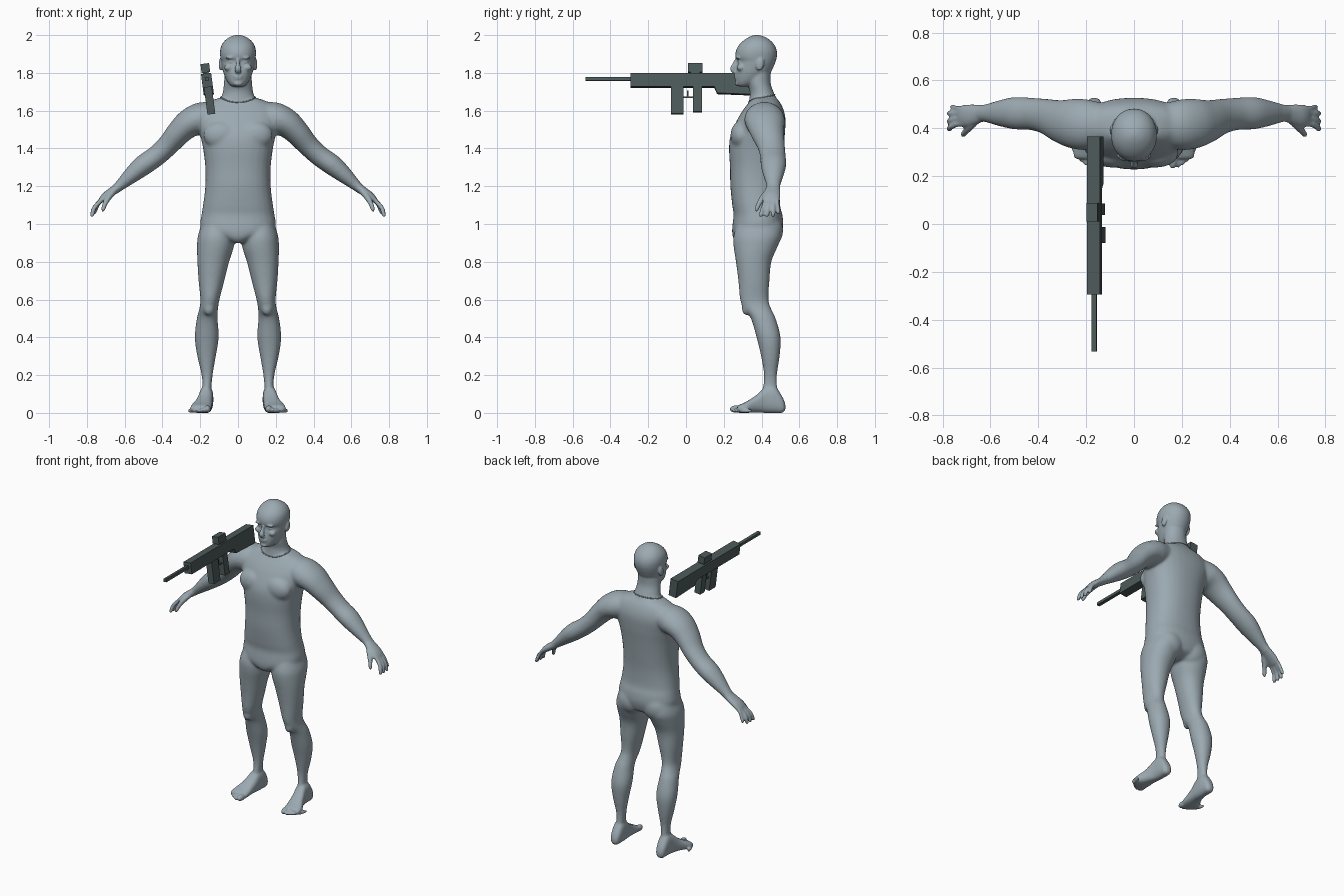
import bpy, bmesh, math
from mathutils import Vector, Matrix


def material(name, rgb):
    m = bpy.data.materials.new(name)
    m.diffuse_color = (*rgb, 1)
    return m


SKIN = material("blue grey", (0.33, 0.40, 0.44))
METAL = material("dark gunmetal", (0.075, 0.102, 0.102))


def refine(rows, steps=5):
    """Catmull-Rom interpolation of section rows."""
    out = []
    for i in range(len(rows) - 1):
        p = [rows[max(i - 1, 0)], rows[i], rows[i + 1], rows[min(i + 2, len(rows) - 1)]]
        for s in range(steps):
            t = s / steps
            out.append([0.5 * (2 * b + (c - a) * t + (2 * a - 5 * b + 4 * c - d) * t * t
                               + (3 * b - a - 3 * c + d) * t ** 3) for a, b, c, d in zip(*p)])
    return out + [list(rows[-1])]


def loft(bm, sections, power=2.0, n=32):
    """Skin closed rings given as (centre, axis u, axis v)."""
    rings = []
    for c, u, v in sections:
        ring = []
        for k in range(n):
            a = 2 * math.pi * k / n
            ca, sa = math.cos(a), math.sin(a)
            f = (abs(ca) ** power + abs(sa) ** power) ** (-1 / power)
            ring.append(bm.verts.new(c + u * ca * f + v * sa * f))
        rings.append(ring)
    for r, q in zip(rings, rings[1:]):
        for k in range(n):
            bm.faces.new((r[k], r[(k + 1) % n], q[(k + 1) % n], q[k]))
    bm.faces.new(rings[0])
    bm.faces.new(rings[-1])


def upright(bm, rows, power=2.2, side=1):
    """Rows of z, x min, x max, y min, y max."""
    loft(bm, [(Vector((side * (x0 + x1) / 2, (y0 + y1) / 2, z)), Vector(((x1 - x0) / 2, 0, 0)),
               Vector((0, (y1 - y0) / 2, 0))) for z, x0, x1, y0, y1 in refine(rows)], power)


def limb(bm, rows, side=1, n=24):
    """Rows of x, y, z, thickness radius, y radius along a path."""
    rows = refine(rows)
    sections = []
    for i, (x, y, z, a, b) in enumerate(rows):
        t = Vector(rows[min(i + 1, len(rows) - 1)][:3]) - Vector(rows[max(i - 1, 0)][:3])
        t.normalize()
        v = (Vector((0, 1, 0)) - t * t.y).normalized()
        u = t.cross(v)
        m = Vector((side, 1, 1))
        sections.append((Vector((x, y, z)) * m, u * a * m, v * b * m))
    loft(bm, sections, n=n)


def blob(bm, pos, size, rot=0.0, axis='X'):
    bmesh.ops.create_uvsphere(bm, u_segments=20, v_segments=12, radius=1, matrix=Matrix.Translation(pos)
                              @ Matrix.Rotation(rot, 4, axis) @ Matrix.Diagonal((*size, 1)))


bm = bmesh.new()

# Torso and pelvis
upright(bm, [(z, -w, w, f, b) for z, w, f, b in [
    (0.90, 0.035, 0.27, 0.43), (0.925, 0.10, 0.25, 0.49), (0.96, 0.185, 0.244, 0.508),
    (1.00, 0.20, 0.247, 0.515), (1.05, 0.193, 0.252, 0.51), (1.10, 0.185, 0.245, 0.498),
    (1.20, 0.173, 0.235, 0.497), (1.30, 0.173, 0.233, 0.505), (1.40, 0.185, 0.228, 0.515),
    (1.47, 0.20, 0.236, 0.523), (1.55, 0.22, 0.27, 0.527), (1.60, 0.21, 0.30, 0.518),
    (1.64, 0.17, 0.33, 0.50), (1.665, 0.11, 0.345, 0.48)]], 2.35)

# Neck
upright(bm, [(1.60, -.12, .12, .33, .50), (1.66, -.094, .094, .335, .482), (1.70, -.08, .08, .338, .463),
             (1.75, -.074, .074, .325, .448), (1.82, -.07, .07, .32, .45)], 2)

# Head, with face features
upright(bm, [(z, -w, w, f, b) for z, w, f, b in [
    (1.728, 0.028, 0.283, 0.33), (1.737, 0.042, 0.268, 0.36), (1.76, 0.060, 0.262, 0.41),
    (1.80, 0.077, 0.262, 0.447), (1.84, 0.086, 0.269, 0.467), (1.862, 0.090, 0.273, 0.475),
    (1.885, 0.094, 0.262, 0.481), (1.915, 0.095, 0.264, 0.481), (1.945, 0.088, 0.278, 0.470),
    (1.972, 0.069, 0.305, 0.447), (1.992, 0.040, 0.338, 0.414), (2.001, 0.010, 0.365, 0.385)]], 2.1)
limb(bm, [(0, .266, 1.868, .008, .010), (0, .255, 1.845, .011, .010), (0, .246, 1.822, .018, .013),
          (0, .254, 1.806, .017, .010), (0, .262, 1.800, .008, .006)])
blob(bm, (0, .264, 1.783), (.026, .009, .006))
blob(bm, (0, .265, 1.771), (.022, .009, .006))
blob(bm, (0, .270, 1.743), (.024, .012, .012))
for s in (-1, 1):
    blob(bm, (s * .037, .276, 1.880), (.030, .013, .007), s * .1, 'Y')
    blob(bm, (s * .036, .285, 1.858), (.017, .012, .008))
    blob(bm, (s * .050, .290, 1.828), (.024, .022, .018))
    blob(bm, (s * .092, .392, 1.845), (.010, .021, .035), -.2)

for s in (-1, 1):
    # Chest and seat volume
    blob(bm, (s * .09, .29, 1.47), (.095, .055, .075))
    blob(bm, (s * .09, .44, .965), (.09, .075, .09))

    # Shoulder, arm and wrist
    limb(bm, [(.10, .42, 1.575, .07, .08), (.19, .415, 1.56, .085, .105), (.255, .42, 1.535, .077, .104),
              (.31, .43, 1.487, .067, .090), (.37, .45, 1.418, .058, .074), (.43, .46, 1.362, .055, .068),
              (.50, .463, 1.312, .055, .068), (.56, .463, 1.262, .045, .055),
              (.62, .463, 1.208, .030, .038), (.65, .463, 1.182, .024, .035)], s)
    # Palm, fingers and thumb
    limb(bm, [(.63, .463, 1.198, .025, .034), (.665, .458, 1.173, .023, .042), (.70, .453, 1.148, .021, .046),
              (.725, .450, 1.125, .015, .044), (.735, .450, 1.115, .006, .036)], s)
    for k, (y0, y1, r) in enumerate([(.484, .489, .0105), (.463, .461, .012), (.440, .428, .0125),
                                     (.418, .397, .012)]):
        d = .012 if k == 0 else 0
        limb(bm, [(.71, y0, 1.14, r, r), (.735, y0, 1.115, r, r), (.762 - d, (y0 + y1) / 2, 1.083, r, r),
                  (.772 - d, y1, 1.048 + d, r * .9, r * .9), (.773 - d, y1, 1.036 + d, r * .4, r * .4)], s, 14)
    limb(bm, [(.655, .44, 1.175, .016, .02), (.685, .408, 1.14, .016, .018), (.705, .385, 1.105, .013, .013),
              (.714, .374, 1.078, .011, .011), (.717, .371, 1.066, .005, .005)], s, 14)

    # Leg
    upright(bm, [(1.02, .04, .185, .28, .49), (.94, .020, .212, .252, .505), (.88, .022, .217, .252, .485),
                 (.80, .047, .215, .264, .452), (.70, .072, .209, .277, .442), (.60, .098, .199, .286, .437),
                 (.55, .106, .205, .306, .452), (.50, .108, .218, .343, .475), (.40, .102, .229, .373, .501),
                 (.30, .117, .216, .397, .496), (.20, .134, .193, .412, .482), (.12, .141, .187, .405, .485),
                 (.06, .143, .187, .40, .49)], 2.1, s)
    blob(bm, (s * .153, .32, .555), (.03, .025, .04))

    # Foot and toes
    loft(bm, [(Vector((s * x, y, (a + b) / 2)), Vector((w, 0, 0)), Vector((0, 0, (b - a) / 2)))
              for y, x, w, a, b in refine([
                  (.526, .166, .014, .016, .045), (.510, .167, .029, .001, .085), (.47, .167, .036, 0, .14),
                  (.42, .170, .038, 0, .135), (.37, .180, .044, .002, .092), (.32, .193, .055, 0, .060),
                  (.285, .197, .055, 0, .044), (.272, .196, .045, .006, .036)])], 2.5)
    for k in range(5):
        r = .020 if k == 0 else .0135 - .0006 * k
        blob(bm, (s * (.162 + .021 * k + (.004 if k else 0)), .268 + .003 * k * k, r),
             (r * .95, .038, r), -s * .08 * k, 'Z')

bmesh.ops.recalc_face_normals(bm, faces=bm.faces)
mesh = bpy.data.meshes.new("body")
bm.to_mesh(mesh)
bm.free()
body = bpy.data.objects.new("body", mesh)
bpy.context.collection.objects.link(body)
mesh.materials.append(SKIN)
bpy.context.view_layer.objects.active = body
body.select_set(True)

# Fuse the parts into one skin, then soften the large forms more than the details
fuse = body.modifiers.new("fuse", 'REMESH')
fuse.mode = 'VOXEL'
fuse.voxel_size = 0.0062
bpy.ops.object.modifier_apply(modifier=fuse.name)
soft = body.vertex_groups.new(name="soft")
soft.add([v.index for v in body.data.vertices
          if 0.13 < v.co.z < 1.70 and abs(v.co.x) < 0.63], 1.0, 'REPLACE')
for name, group, count in (("blend", "soft", 22), ("polish", "", 3)):
    sm = body.modifiers.new(name, 'SMOOTH')
    sm.factor = 0.5
    sm.iterations = count
    sm.vertex_group = group
    bpy.ops.object.modifier_apply(modifier=sm.name)
bpy.ops.object.shade_smooth()

# Shirt collar, a thin cord lying on the skin
curve = bpy.data.curves.new("collar", 'CURVE')
curve.dimensions = '3D'
curve.bevel_depth = 0.0035
curve.bevel_resolution = 2
line = curve.splines.new('POLY')
line.points.add(39)
line.use_cyclic_u = True
for k, p in enumerate(line.points):
    a = 2 * math.pi * k / 40
    q = Vector((.092 * math.sin(a), .405 - .085 * math.cos(a), 1.672 - .022 * math.cos(a)))
    p.co = (*body.closest_point_on_mesh(q)[1], 1)
curve.materials.append(SKIN)
bpy.context.collection.objects.link(bpy.data.objects.new("collar", curve))

# Rifle, leaning slightly to one side
LEAN = Matrix.Translation((-.165, 0, 1.765)) @ Matrix.Rotation(math.radians(-7.5), 4, 'Y')


def plate(name, outline, width):
    """Extrude a side outline of (y, z) points across the width."""
    b = bmesh.new()
    face = b.faces.new([b.verts.new((-width / 2, y, z - 1.765)) for y, z in outline])
    ext = bmesh.ops.extrude_face_region(b, geom=[face])
    bmesh.ops.translate(b, vec=(width, 0, 0),
                        verts=[g for g in ext["geom"] if isinstance(g, bmesh.types.BMVert)])
    bmesh.ops.recalc_face_normals(b, faces=b.faces)
    b.transform(LEAN)
    me = bpy.data.meshes.new(name)
    b.to_mesh(me)
    b.free()
    me.materials.append(METAL)
    bpy.context.collection.objects.link(bpy.data.objects.new(name, me))


def box(name, y0, y1, z0, z1, width):
    plate(name, [(y0, z0), (y1, z0), (y1, z1), (y0, z1)], width)


plate("receiver_and_stock", [(-.295, 1.724), (.15, 1.724), (.165, 1.69), (.365, 1.682),
                             (.365, 1.797), (-.295, 1.797)], .054)
box("barrel", -.533, -.29, 1.758, 1.778, .02)
box("magazine", -.08, -.012, 1.58, 1.73, .042)
box("grip", .037, .085, 1.592, 1.73, .042)
box("trigger_guard", -.015, .04, 1.666, 1.674, .016)
box("trigger", .006, .014, 1.67, 1.705, .010)
box("sight_mount", .025, .075, 1.79, 1.81, .03)
box("sight", .01, .088, 1.803, 1.85, .046)
